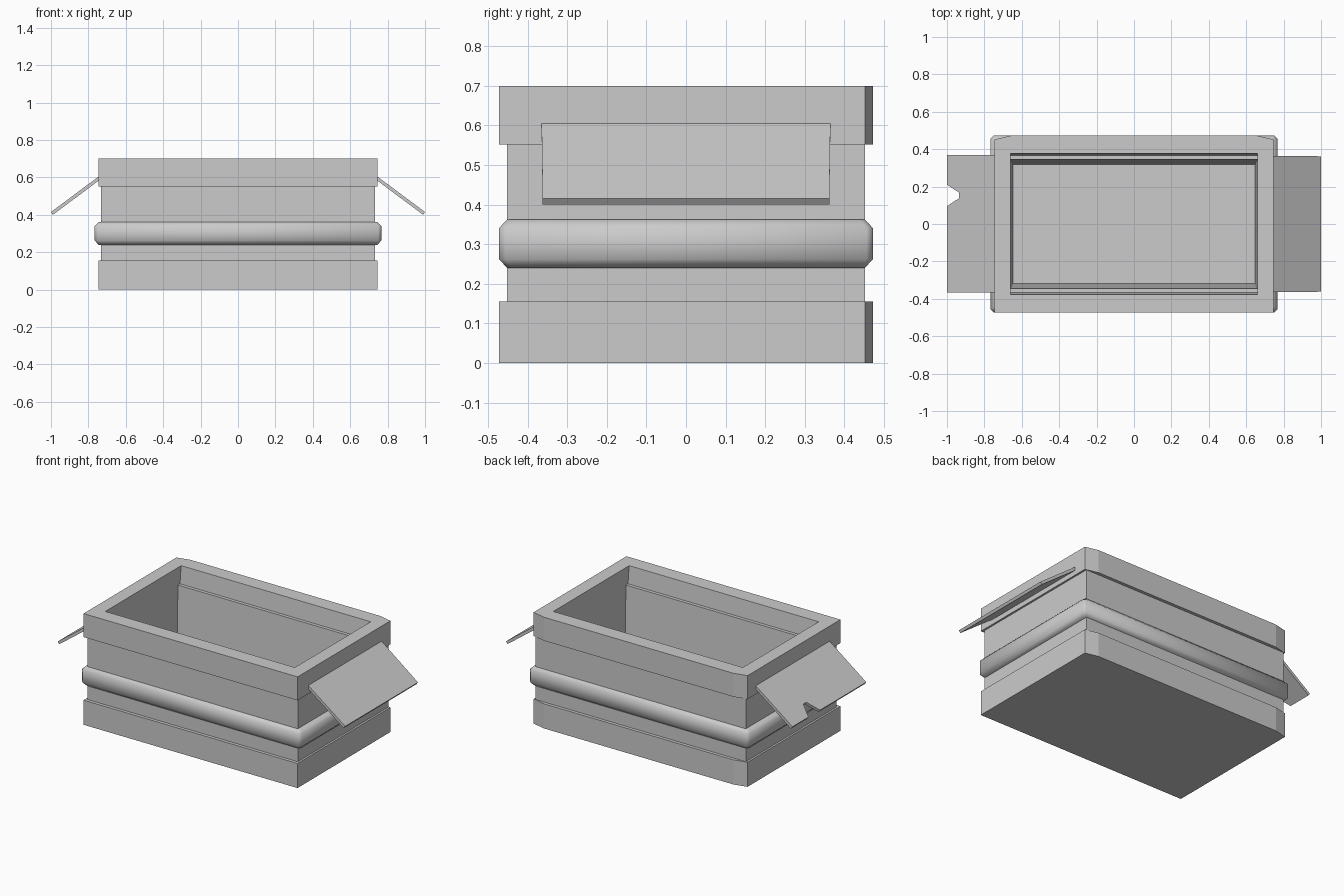
import bpy, bmesh
from mathutils import Vector

if "Cube" in bpy.data.objects:
    bpy.data.objects.remove(bpy.data.objects["Cube"])


def finish(name, bm, smooth=False):
    bmesh.ops.recalc_face_normals(bm, faces=bm.faces)
    mesh = bpy.data.meshes.new(name)
    bm.to_mesh(mesh)
    bm.free()
    ob = bpy.data.objects.new(name, mesh)
    bpy.context.collection.objects.link(ob)
    if smooth:
        for p in mesh.polygons:
            p.use_smooth = abs(p.normal.x) + abs(p.normal.y) > 0.1
    return ob


def loft(name, loops, closed=False, smooth=False):
    bm = bmesh.new()
    rings = [[bm.verts.new(p) for p in loop] for loop in loops]
    pairs = list(zip(rings, rings[1:]))
    if closed:
        pairs.append((rings[-1], rings[0]))
    else:
        bm.faces.new(rings[0])
        bm.faces.new(rings[-1])
    for a, b in pairs:
        for i in range(len(a)):
            j = (i + 1) % len(a)
            bm.faces.new((a[i], a[j], b[j], b[i]))
    return finish(name, bm, smooth)


def outline(x, y, z, bulge=0.0, cx=0.6):
    # rectangle whose back edge can bow outwards between two bend points
    return [(-x, -y - bulge, z), (x, -y - bulge, z), (x, y, z),
            (cx, y + bulge, z), (-cx, y + bulge, z), (-x, y, z)]


def octagon(x, y, z, c):
    return [(-x + c, -y, z), (x - c, -y, z), (x, -y + c, z), (x, y - c, z),
            (x - c, y, z), (-x + c, y, z), (-x, y - c, z), (-x, -y + c, z)]


def rim(z):
    return outline(0.745, 0.452, z, 0.02, 0.66)


# box shell: outer wall with two raised rims, stepped opening, tapered inside
loft("box_shell", [
    rim(0.0), rim(0.155),
    outline(0.733, 0.452, 0.155), outline(0.733, 0.452, 0.552),
    rim(0.552), rim(0.70),
    outline(0.66, 0.377, 0.70), outline(0.66, 0.366, 0.59),
    outline(0.66, 0.345, 0.59), outline(0.648, 0.318, 0.05)])

# rounded band around the middle
loft("middle_band", [
    octagon(0.70, 0.42, 0.24, 0.01), octagon(0.745, 0.452, 0.24, 0.012),
    octagon(0.766, 0.472, 0.262, 0.016), octagon(0.766, 0.472, 0.341, 0.016),
    octagon(0.745, 0.452, 0.362, 0.012), octagon(0.70, 0.42, 0.362, 0.01)],
    closed=True)


# end flaps, each an extruded outline sloping down and out
def flap(name, side, points):
    slope = 0.19 / 0.255
    top = [(side * x, y, 0.415 + (1.0 - x) * slope) for x, y in points]
    n = Vector((side * slope, 0, 1)).normalized() * 0.018
    low = [tuple(Vector(p) - n) for p in top]
    loft(name, [low, top])


flap("right_flap", 1, [(0.737, -0.365), (1.0, -0.362), (1.0, 0.362), (0.737, 0.365)])
flap("left_flap", -1, [(0.737, -0.365), (1.0, -0.365), (1.0, 0.095), (0.935, 0.138),
                       (0.935, 0.168), (1.0, 0.21), (1.0, 0.37), (0.737, 0.37)])

# soft shading on the band only
for ob in bpy.context.scene.objects:
    ob.select_set(ob.name == "middle_band")
bpy.context.view_layer.objects.active = bpy.data.objects["middle_band"]
bpy.ops.object.shade_smooth_by_angle(angle=0.87)
